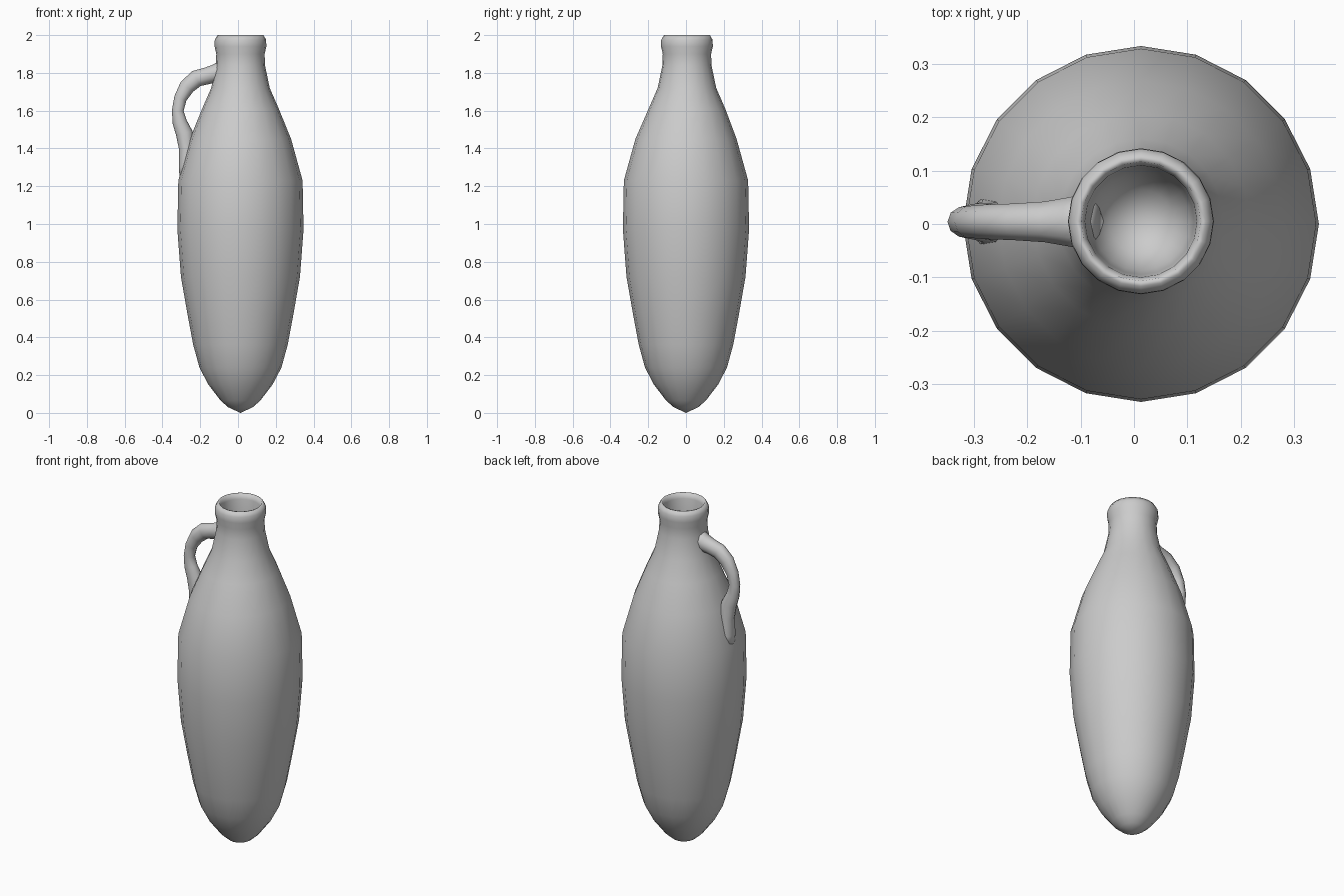
import bpy, bmesh
from math import sin, cos, pi
from mathutils import Vector

if "Cube" in bpy.data.objects:
    bpy.data.objects.remove(bpy.data.objects["Cube"])


def skin(name, rings, cap_start=None, cap_end=None):
    """Bridge equal-sized rings of points into a smooth surface, with pole caps."""
    bm = bmesh.new()
    loops = [[bm.verts.new(p) for p in ring] for ring in rings]
    n = len(loops[0])
    for a, b in zip(loops, loops[1:]):
        for i in range(n):
            j = (i + 1) % n
            bm.faces.new((a[i], a[j], b[j], b[i]))
    for loop, tip in ((loops[0], cap_start), (loops[-1], cap_end)):
        if tip is not None:
            v = bm.verts.new(tip)
            for i in range(n):
                bm.faces.new((loop[i], loop[(i + 1) % n], v))
    bmesh.ops.recalc_face_normals(bm, faces=bm.faces)
    mesh = bpy.data.meshes.new(name)
    bm.to_mesh(mesh)
    bm.free()
    for p in mesh.polygons:
        p.use_smooth = True
    obj = bpy.data.objects.new(name, mesh)
    bpy.context.collection.objects.link(obj)
    return obj


# Body: pointed base, long belly, neck, rolled rim, then the hollow of the mouth
CX, SIDES = 0.013, 20
profile = [(0.065, 0.03), (0.105, 0.065), (0.17, 0.15), (0.217, 0.24),
           (0.25, 0.36), (0.28, 0.52), (0.315, 0.72), (0.334, 0.97),
           (0.329, 1.23), (0.268, 1.45), (0.203, 1.61), (0.155, 1.72),
           (0.130, 1.84), (0.128, 1.90), (0.137, 1.94), (0.136, 1.975),
           (0.122, 2.0), (0.112, 1.998), (0.105, 1.97), (0.100, 1.90),
           (0.092, 1.82), (0.06, 1.76)]
rings = []
for r, z in profile:
    cy = 0.005 if z > 1.6 else 0.0
    rings.append([(CX + r * cos(2 * pi * i / SIDES),
                   cy + r * sin(2 * pi * i / SIDES), z) for i in range(SIDES)])
skin("jar_body", rings, (CX, 0, 0.0), (CX, 0.005, 1.735))

# Handle: tapered tube from neck to shoulder (x, z, in-plane radius, y radius)
path = [(-0.07, 1.815, 0.058, 0.058), (-0.12, 1.797, 0.048, 0.048),
        (-0.165, 1.784, 0.045, 0.040), (-0.22, 1.770, 0.045, 0.036),
        (-0.270, 1.727, 0.042, 0.034), (-0.305, 1.665, 0.034, 0.031),
        (-0.319, 1.60, 0.031, 0.029), (-0.309, 1.54, 0.038, 0.031),
        (-0.284, 1.48, 0.045, 0.036), (-0.270, 1.40, 0.043, 0.040),
        (-0.275, 1.30, 0.038, 0.045), (-0.278, 1.22, 0.030, 0.040)]
pts = [Vector((x, 0.004, z)) for x, z, _, _ in path]
tube = []
for k, (_, _, a, b) in enumerate(path):
    t = (pts[min(k + 1, len(pts) - 1)] - pts[max(k - 1, 0)]).normalized()
    side = Vector((0, 1, 0))
    normal = t.cross(side)
    tube.append([pts[k] + normal * a * cos(2 * pi * i / 10)
                 + side * b * sin(2 * pi * i / 10) for i in range(10)])
skin("jar_handle", tube, pts[0], pts[-1])
